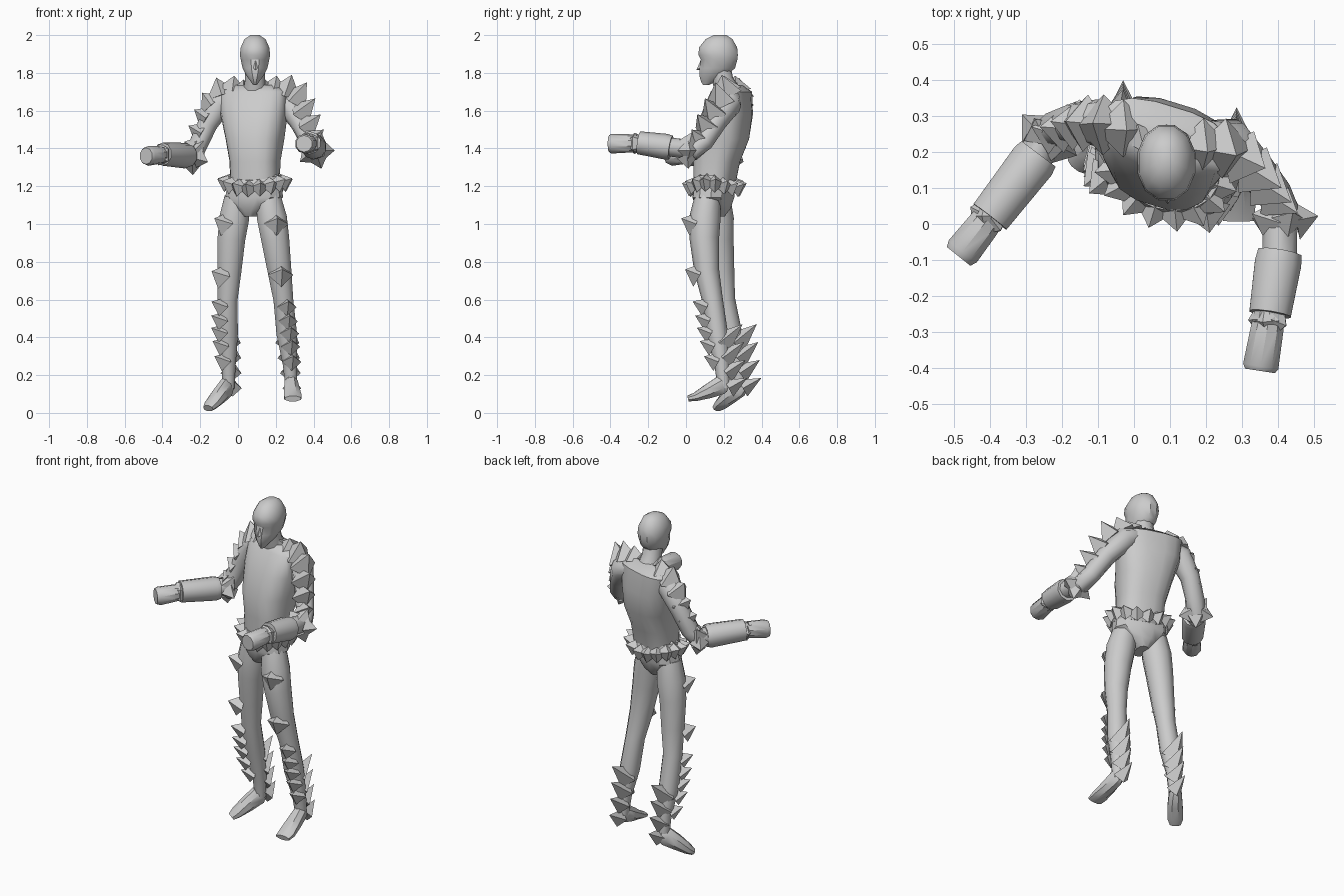
import bpy, bmesh, math
from mathutils import Vector as V, Matrix

X, Y, Z = V((1, 0, 0)), V((0, 1, 0)), V((0, 0, 1))


def finish(name, bm, smooth=None):
    bmesh.ops.recalc_face_normals(bm, faces=bm.faces[:])
    me = bpy.data.meshes.new(name)
    bm.to_mesh(me)
    bm.free()
    ob = bpy.data.objects.new(name, me)
    bpy.context.collection.objects.link(ob)
    if smooth:
        bpy.ops.object.select_all(action='DESELECT')
        bpy.context.view_layer.objects.active = ob
        ob.select_set(True)
        bpy.ops.object.shade_smooth_by_angle(angle=math.radians(smooth))
    return ob


def ring(c, u, v, n, p=1.0):
    def f(a):
        return math.copysign(abs(a) ** p, a) if abs(a) > 1e-6 else 0
    angs = [math.tau * (i + .5) / n for i in range(n)]
    return [c + u * f(math.cos(a)) + v * f(math.sin(a)) for a in angs]


def loft(name, rings, smooth=45):
    bm = bmesh.new()
    rows = [[bm.verts.new(q) for q in r] for r in rings]
    n = len(rows[0])
    for a, b in zip(rows, rows[1:]):
        for i in range(n):
            j = (i + 1) % n
            bm.faces.new((a[i], a[j], b[j], b[i]))
    bm.faces.new(rows[0])
    bm.faces.new(rows[-1])
    return finish(name, bm, smooth)


def level(name, rows, yaw=0, n=14, p=1.0, smooth=45):
    """Loft of horizontal sections: x, y, z, half width, half depth."""
    m = Matrix.Rotation(math.radians(yaw), 3, 'Z')
    return loft(name, [ring(V(r[:3]), m @ X * r[3], m @ Y * r[4], n, p) for r in rows], smooth)


def tube(name, rows, n=10, smooth=45):
    """Limb along a path: x, y, z, half width, half thickness."""
    pts = [V(r[:3]) for r in rows]
    d = (pts[-1] - pts[0]).normalized()
    ref = Y if abs(d.z) > .7 else Z
    out = []
    for i, r in enumerate(rows):
        t = (pts[min(i + 1, len(pts) - 1)] - pts[max(i - 1, 0)]).normalized()
        u = ref.cross(t).normalized()
        out.append(ring(pts[i], u * r[3], t.cross(u) * r[-1], n))
    return loft(name, out, smooth)


def spikes(name, items):
    """Four-sided pyramids given as (base, tip, base radius)."""
    bm = bmesh.new()
    for b, t, r in items:
        b, t = V(b), V(t)
        d = (t - b).normalized()
        u = d.cross(Z if abs(d.z) < .9 else Y).normalized()
        vs = [bm.verts.new(q) for q in (b + u * r, b + d.cross(u) * r, b - u * r, b - d.cross(u) * r)]
        top = bm.verts.new(t)
        bm.faces.new(vs)
        for i in range(4):
            bm.faces.new((vs[i], vs[(i + 1) % 4], top))
    return finish(name, bm)


def cuff(name, c, axis, r, h, size, n, off=0):
    """Ring of spikes around a limb."""
    c, a = V(c), V(axis).normalized()
    u = a.cross(Z).normalized()
    dirs = [Matrix.Rotation(math.tau * (i + off) / n, 3, a) @ u for i in range(n)]
    return spikes(name, [(c + d * r, c + d * (r + h) + a * h * .2, size) for d in dirs])


# torso and pelvis
level("torso", [(.085, .235, 1.735, .12, .05), (.085, .24, 1.70, .185, .09),
                (.085, .217, 1.58, .177, .125), (.09, .187, 1.45, .152, .142),
                (.09, .163, 1.33, .132, .118), (.09, .15, 1.20, .13, .103)], -17, 16, .75)
level("briefs", [(.09, .15, 1.22, .145, .105), (.085, .145, 1.14, .155, .105),
                 (.075, .145, 1.08, .085, .09), (.07, .145, 1.04, .035, .06)], -17, 12, .9, 30)

# spiked belt
yaw = Matrix.Rotation(math.radians(-17), 3, 'Z')
hip = V((.09, .15, 0))


def belt_pt(a, w, d, z):
    return hip + yaw @ V((w * math.cos(a), d * math.sin(a), z + .03 * math.cos(a) ** 2))


angles = [math.tau * i / 16 for i in range(16)]
loft("belt", [[belt_pt(a, w, d, z) for a in angles]
              for w, d, z in ((.145, .105, 1.16), (.16, .125, 1.19), (.15, .11, 1.23))], 30)
spikes("belt_spikes", [(belt_pt(a, .148, .112, 1.19), belt_pt(a, .205, .168, 1.212), .052) for a in angles])

# neck, head, brow and nose
tube("neck", [(.09, .23, 1.68, .07), (.09, .195, 1.76, .056), (.09, .18, 1.84, .055)])
level("head", [(.09, .18, 2.0, .025, .035), (.09, .175, 1.978, .058, .074), (.09, .17, 1.935, .078, .104),
               (.09, .17, 1.895, .083, .108), (.09, .175, 1.87, .078, .10), (.09, .165, 1.825, .068, .098),
               (.09, .142, 1.785, .047, .074), (.09, .12, 1.755, .024, .042), (.09, .105, 1.735, .01, .015)],
      0, 12, .95, 35)
spikes("nose", [((.092, .10, 1.845), (.094, .055, 1.815), .035)])

# legs
tube("left_leg", [(-.005, .165, 1.14, .07), (-.02, .17, 1.03, .083), (-.035, .175, .92, .077),
                  (-.045, .19, .75, .066), (-.055, .205, .6, .055), (-.055, .24, .42, .057),
                  (-.05, .275, .26, .04), (-.05, .285, .13, .032)])
tube("right_leg", [(.16, .115, 1.14, .07), (.18, .10, 1.03, .083), (.197, .097, .92, .078),
                   (.22, .11, .75, .066), (.24, .14, .6, .055), (.258, .165, .42, .057),
                   (.275, .19, .26, .04), (.282, .2, .13, .032)])

# feet
tube("left_foot", [(-.04, .31, .15, .022, .03), (-.06, .28, .135, .038, .055), (-.10, .23, .09, .045, .045),
                   (-.14, .185, .045, .046, .03), (-.158, .162, .024, .032, .02)], 8, 35)
tube("right_foot", [(.28, .225, .14, .022, .03), (.281, .19, .15, .038, .055), (.285, .12, .115, .045, .042),
                    (.29, .05, .085, .051, .025), (.29, .01, .075, .046, .016)], 8, 35)

# upper arms and elbows
tube("left_arm", [(-.03, .265, 1.67, .05), (-.09, .28, 1.64, .068), (-.16, .285, 1.53, .055),
                  (-.215, .265, 1.41, .052), (-.24, .24, 1.36, .052), (-.30, .15, 1.365, .05)])
tube("right_arm", [(.20, .24, 1.67, .05), (.26, .23, 1.64, .068), (.33, .16, 1.54, .056),
                   (.385, .09, 1.43, .052), (.405, .05, 1.39, .052), (.405, -.10, 1.41, .05)])

# gauntlets and fists, drawn as plain ten-sided sleeves
tube("left_gauntlet", [(-.265, .195, 1.362, .062), (-.28, .175, 1.362, .068), (-.40, .02, 1.37, .061)], 10, 50)
tube("right_gauntlet", [(.405, -.08, 1.405, .064), (.40, -.11, 1.41, .068), (.378, -.25, 1.43, .061)], 10, 50)
tube("left_fist", [(-.37, .06, 1.368, .042), (-.42, -.005, 1.366, .048), (-.475, -.075, 1.36, .052),
                   (-.487, -.09, 1.36, .044)], 10, 35)
tube("right_fist", [(.381, -.22, 1.425, .042), (.37, -.29, 1.427, .048), (.352, -.395, 1.425, .052),
                    (.35, -.408, 1.425, .044)], 10, 35)

# elbow and wrist spikes
cuff("left_elbow_spikes", (-.24, .24, 1.36), (.6, .8, -.1), .04, .06, .055, 5, .25)
cuff("right_elbow_spikes", (.41, .01, 1.39), (0, 1, -.1), .04, .062, .055, 5)
cuff("left_wrist_spikes", (-.405, .015, 1.367), (-.62, -.78, 0), .033, .026, .04, 5)
cuff("right_wrist_spikes", (.376, -.27, 1.427), (-.15, -1, 0), .033, .026, .04, 5)

# shoulder and arm spikes
spikes("left_shoulder_spikes", [
    ((.02, .24, 1.715), (.03, .20, 1.765), .05), ((-.03, .265, 1.71), (-.02, .26, 1.785), .08),
    ((-.085, .275, 1.68), (-.115, .28, 1.775), .085), ((-.135, .28, 1.63), (-.19, .285, 1.695), .08),
    ((-.16, .275, 1.56), (-.232, .285, 1.605), .072), ((-.19, .265, 1.48), (-.262, .27, 1.52), .068),
    ((-.22, .25, 1.41), (-.285, .27, 1.435), .06)])
spikes("right_shoulder_spikes", [
    ((.14, .22, 1.715), (.145, .18, 1.765), .05), ((.19, .215, 1.71), (.205, .20, 1.785), .08),
    ((.25, .21, 1.69), (.285, .19, 1.79), .085), ((.30, .185, 1.65), (.365, .155, 1.75), .08),
    ((.33, .15, 1.58), (.41, .10, 1.665), .074), ((.36, .11, 1.51), (.438, .06, 1.58), .07),
    ((.385, .075, 1.44), (.455, .03, 1.50), .062)])

# shin and thigh spikes, seated in the leg surface
left_row = [(1.0, -.07, .13), (.72, -.085, .15), (.56, -.085, .175), (.485, -.087, .19),
            (.42, -.087, .205), (.35, -.08, .22), (.27, -.07, .25)]
right_row = [(1.0, .20, .045), (.73, .225, .065), (.56, .258, .105), (.485, .265, .118),
             (.42, .272, .128), (.35, .278, .143), (.27, .283, .165)]
spikes("left_shin_spikes", [((x, y, z), (x - .055, y - .045, z + .03), .068 if z > .6 else .052)
                            for z, x, y in left_row])
spikes("right_shin_spikes", [((x, y, z), (x + .01, y - .07, z + .03), .068 if z > .6 else .052)
                             for z, x, y in right_row])

# swept-back calf spikes
for name, x0, x1, y in (("left", -.05, -.03, .265), ("right", .26, .285, .19)):
    spikes(name + "_calf_spikes", [
        ((x0 + (x1 - x0) * i / 3, y + .012 * i, .37 - .08 * i),
         (x1, y + .11 + .008 * i, .47 - .095 * i), .065 - .005 * i) for i in range(4)])
